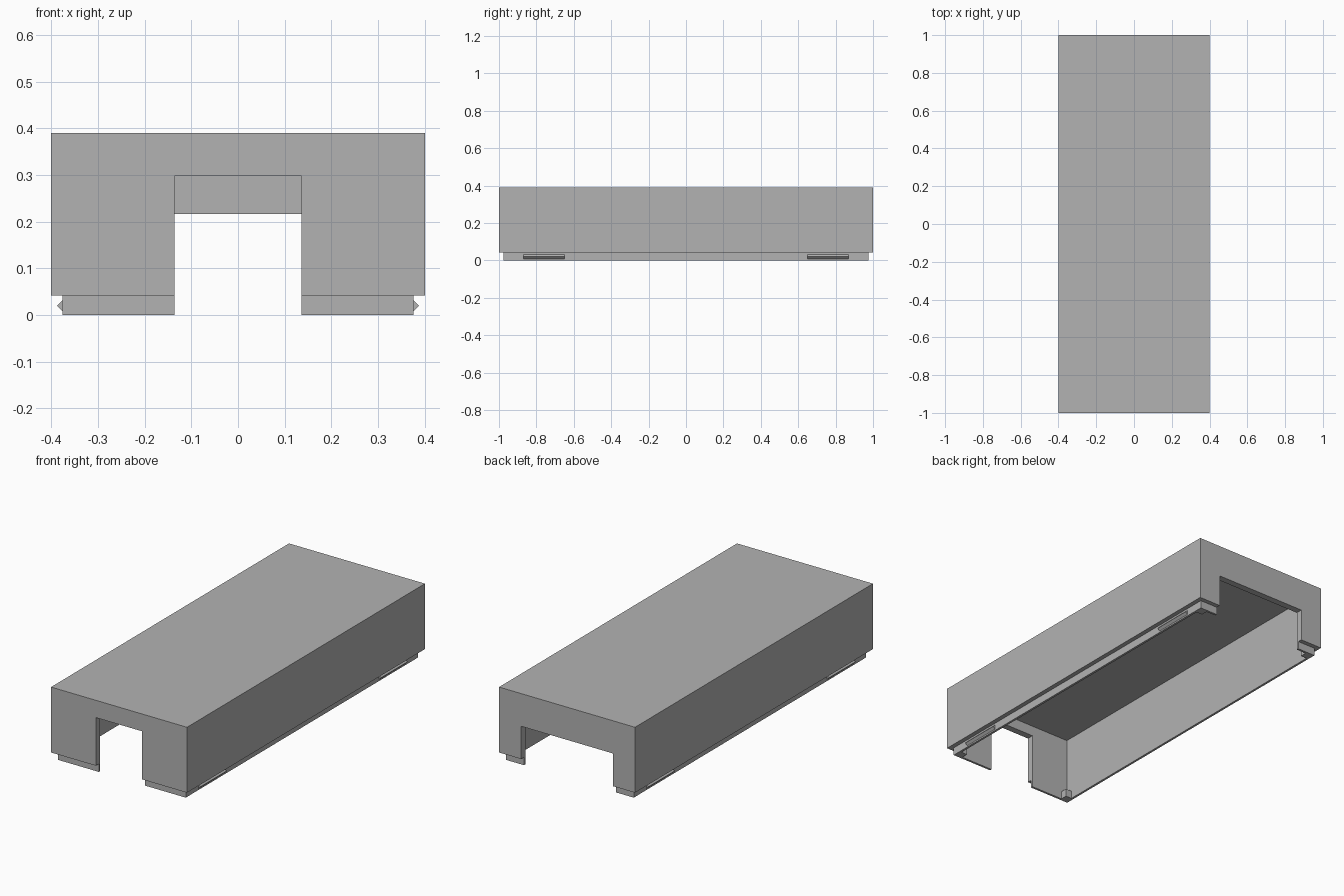
import bpy
import bmesh
from mathutils import Vector

cube = bpy.data.objects.get("Cube")
if cube:
    bpy.data.objects.remove(cube, do_unlink=True)

HALF_X, HALF_Y, TOP = 0.4, 1.0, 0.39
LIP_TOP, LIP_INSET, WALL = 0.042, 0.024, 0.036
IN_X, IN_Y = HALF_X - WALL, HALF_Y - WALL

grey = bpy.data.materials.new("plain_grey")
grey.use_nodes = True
colour = (0.45, 0.45, 0.45, 1)
grey.diffuse_color = colour
grey.node_tree.nodes["Principled BSDF"].inputs["Base Color"].default_value = colour


def finish(name, bm):
    bmesh.ops.recalc_face_normals(bm, faces=bm.faces)
    mesh = bpy.data.meshes.new(name)
    bm.to_mesh(mesh)
    bm.free()
    mesh.materials.append(grey)
    obj = bpy.data.objects.new(name, mesh)
    bpy.context.collection.objects.link(obj)
    return obj


def box(name, low, high):
    low, high = Vector(low), Vector(high)
    bm = bmesh.new()
    bmesh.ops.create_cube(bm, size=1)
    bmesh.ops.scale(bm, vec=high - low, verts=bm.verts)
    bmesh.ops.translate(bm, vec=(low + high) / 2, verts=bm.verts)
    return finish(name, bm)


def prism(name, profile, y0, y1):
    """Extrude an x-z profile along y."""
    bm = bmesh.new()
    face = bm.faces.new([bm.verts.new((x, y0, z)) for x, z in profile])
    new = bmesh.ops.extrude_face_region(bm, geom=[face])["geom"]
    verts = [v for v in new if isinstance(v, bmesh.types.BMVert)]
    bmesh.ops.translate(bm, vec=(0, y1 - y0, 0), verts=verts)
    return finish(name, bm)


def cut(obj, cutters):
    for cutter in cutters:
        mod = obj.modifiers.new("cut", 'BOOLEAN')
        mod.operation = 'DIFFERENCE'
        mod.solver = 'EXACT'
        mod.object = cutter
        bpy.context.view_layer.objects.active = obj
        bpy.ops.object.modifier_apply(modifier=mod.name)


# Cover shell and the recessed lip under it
shell = box("cover_shell", (-HALF_X, -HALF_Y, LIP_TOP), (HALF_X, HALF_Y, TOP))
lip_x, lip_y = HALF_X - LIP_INSET, HALF_Y - LIP_INSET
lip = box("locating_lip", (-lip_x, -lip_y, 0), (lip_x, lip_y, LIP_TOP))

# Hollow inside, tall front opening, wide back opening
cutters = [
    box("cavity_cutter", (-IN_X, -IN_Y, -0.1), (IN_X, IN_Y, TOP - WALL)),
    box("front_cutter", (-0.136, -1.1, -0.1), (0.136, -0.9, 0.298)),
    box("back_cutter", (-0.27, 0.9, -0.1), (0.27, 1.1, 0.216)),
]
for part in (shell, lip):
    cut(part, cutters)
for cutter in cutters:
    bpy.data.objects.remove(cutter, do_unlink=True)

# Corner blocks inside the lip, snap ridges outside it
BLOCK = 0.036
for sx, side in ((1, "left"), (-1, "right")):
    for sy, end in ((-1, "front"), (1, "back")):
        xs = sorted((sx * IN_X, sx * (IN_X - BLOCK)))
        ys = sorted((sy * IN_Y, sy * (IN_Y - BLOCK)))
        box(f"{end}_{side}_corner_block", (xs[0], ys[0], 0), (xs[1], ys[1], LIP_TOP))
        profile = [(sx * lip_x, 0.008), (sx * (lip_x + 0.012), 0.02), (sx * lip_x, 0.032)]
        prism(f"{end}_{side}_snap_ridge", profile, sy * 0.65, sy * 0.87)
